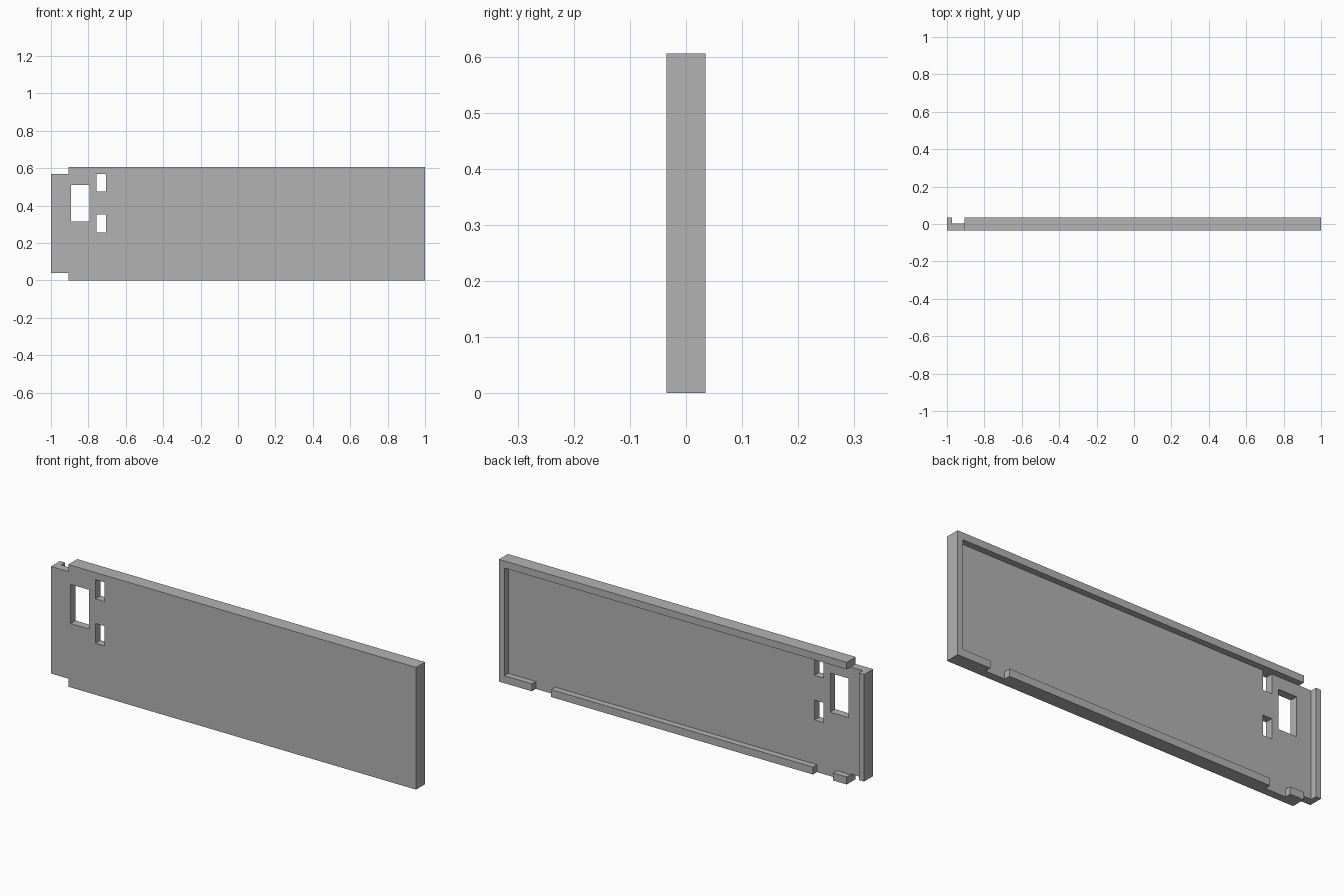
import bpy
from mathutils import Vector

if "Cube" in bpy.data.objects:
    bpy.data.objects.remove(bpy.data.objects["Cube"], do_unlink=True)

grey = bpy.data.materials.new("plain_grey")
grey.use_nodes = True
colour = (0.45, 0.45, 0.45, 1)
grey.diffuse_color = colour
grey.node_tree.nodes["Principled BSDF"].inputs["Base Color"].default_value = colour

HEIGHT = 0.605
BACK = 0.035
FLOOR = 0.004      # inner face of the thin panel
RAIL = 0.037       # height of the bottom rail
RAIL_TOP = 0.57    # underside of the top rail
STEP = -0.905      # where the rails stop at the right end
FAR = 0.2          # overshoot for cutters


def box(name, x, y, z):
    """Box spanning the given (low, high) range on each axis."""
    low, high = Vector((x[0], y[0], z[0])), Vector((x[1], y[1], z[1]))
    bpy.ops.mesh.primitive_cube_add(size=1, location=(low + high) / 2)
    obj = bpy.context.object
    obj.name = name
    obj.scale = high - low
    bpy.ops.object.transform_apply(location=True, rotation=False, scale=True)
    return obj


panel = box("cover_panel", (-1, 1), (-BACK, BACK), (0, HEIGHT))
panel.data.materials.append(grey)

through = (-FAR, FAR)
inside = (FLOOR, FAR)
below = (-FAR, RAIL + 0.01)
cutters = [
    # shallow tray behind the panel
    box("tray_cutter", (-0.972, 0.97), inside, (RAIL, RAIL_TOP)),
    # open slot beside the end flange
    box("end_slot_cutter", (-0.972, STEP), inside, (-FAR, HEIGHT + FAR)),
    # stepped corners
    box("top_corner_cutter", (-1 - FAR, STEP), through, (RAIL_TOP, HEIGHT + FAR)),
    box("bottom_corner_cutter", (-1 - FAR, STEP), through, (-FAR, 0.04)),
    # gaps in the bottom rail
    box("left_gap_cutter", (0.715, 0.82), inside, below),
    box("right_gap_cutter", (-0.83, -0.72), inside, below),
    # window and two small slots
    box("window_cutter", (-0.892, -0.793), through, (0.316, 0.51)),
    box("upper_slot_cutter", (-0.756, -0.707), through, (0.475, RAIL_TOP)),
    box("lower_slot_cutter", (-0.756, -0.707), through, (0.255, 0.353)),
]

for cutter in cutters:
    cutter.hide_render = True
    mod = panel.modifiers.new(cutter.name, "BOOLEAN")
    mod.operation = "DIFFERENCE"
    mod.solver = "EXACT"
    mod.object = cutter

# bake the cuts and drop the cutters
graph = bpy.context.evaluated_depsgraph_get()
graph.update()
panel_mesh = bpy.data.meshes.new_from_object(panel.evaluated_get(graph))
panel.modifiers.clear()
panel.data = panel_mesh
for cutter in cutters:
    bpy.data.objects.remove(cutter, do_unlink=True)

panel.data.materials.clear()
panel.data.materials.append(grey)
for face in panel.data.polygons:
    face.material_index = 0
    face.use_smooth = False
